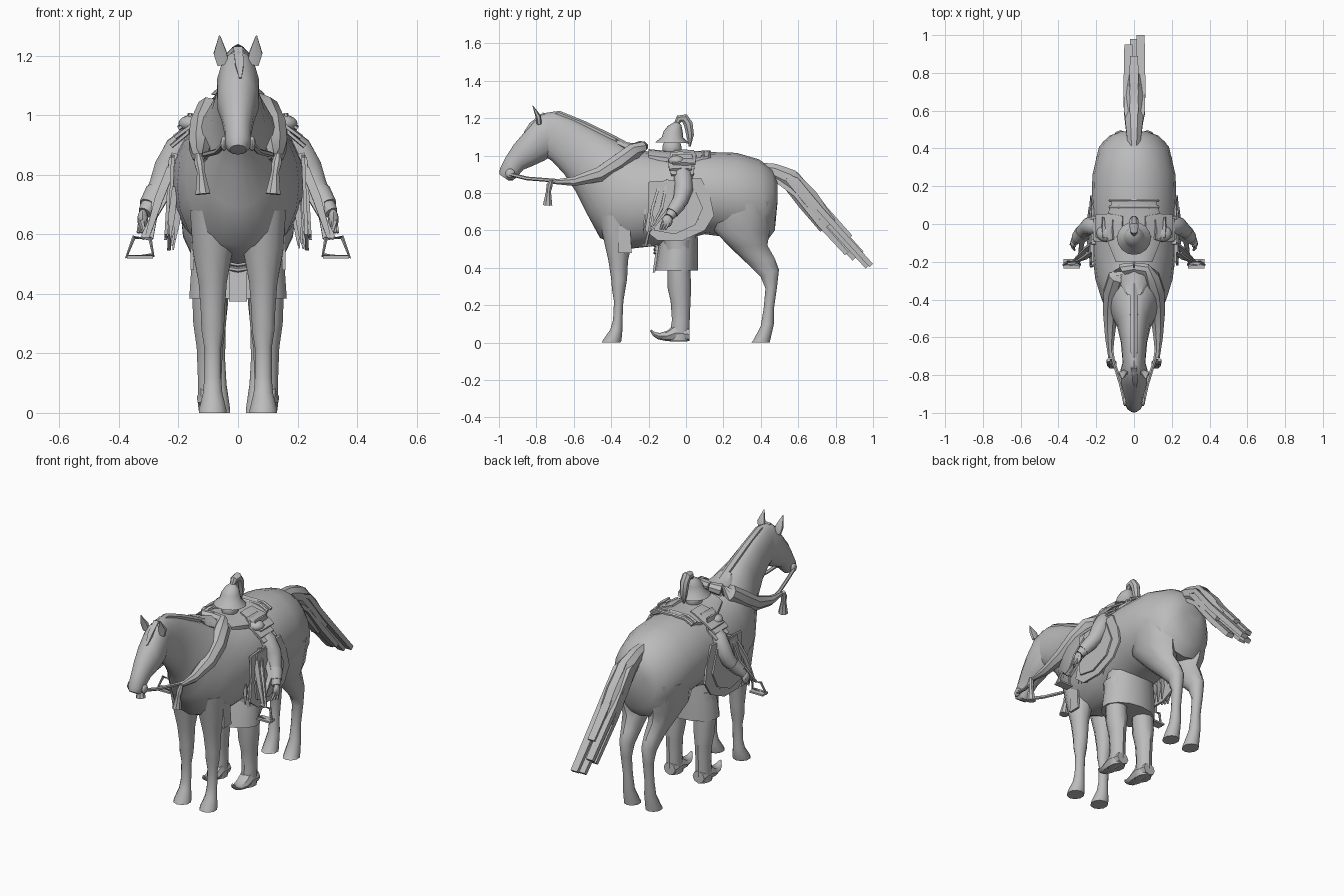
import bpy, bmesh, math, random
from mathutils import Vector as V

random.seed(4)
grey = bpy.data.materials.new("plain_grey")
grey.diffuse_color = (0.5, 0.5, 0.5, 1)
SIDES = ((1, "left"), (-1, "right"))


def finish(name, bm, angle=40):
    bmesh.ops.recalc_face_normals(bm, faces=bm.faces)
    me = bpy.data.meshes.new(name)
    bm.to_mesh(me)
    bm.free()
    me.materials.append(grey)
    me.shade_smooth()
    me.set_sharp_from_angle(angle=math.radians(angle))
    ob = bpy.data.objects.new(name, me)
    bpy.context.collection.objects.link(ob)
    return ob


def skin(name, rings, closed=False):
    """Bridge a list of equal point rings, capping the ends."""
    bm = bmesh.new()
    vs = [[bm.verts.new(p) for p in r] for r in rings]
    n = len(vs[0])
    pairs = list(zip(vs, vs[1:])) + ([(vs[-1], vs[0])] if closed else [])
    for a, b in pairs:
        for i in range(n):
            bm.faces.new((a[i], a[(i + 1) % n], b[(i + 1) % n], b[i]))
    if not closed:
        bm.faces.new(vs[0])
        bm.faces.new(vs[-1])
    return finish(name, bm)


def loft(name, rows, n=14):
    """Rows: two opposite side-view points (y,z)(y,z), centre x, half width."""
    rings = []
    for y1, z1, y2, z2, cx, w in rows:
        c, h = V((cx, (y1 + y2) / 2, (z1 + z2) / 2)), V((0, (y1 - y2) / 2, (z1 - z2) / 2))
        rings.append([c + h * math.cos(t) + V((w * math.sin(t), 0, 0))
                      for t in (2 * math.pi * i / n for i in range(n))])
    return skin(name, rings)


def tube(name, pts, radii, n=8, flat=1.0, closed=False, ref=None):
    """Tube through 3D points; flat squashes the second section axis."""
    pts = [V(p) for p in pts]
    m = len(pts)
    if not isinstance(radii, (list, tuple)):
        radii = [radii] * m
    rings = []
    for i, p in enumerate(pts):
        a = pts[(i - 1) % m] if closed else pts[max(i - 1, 0)]
        b = pts[(i + 1) % m] if closed else pts[min(i + 1, m - 1)]
        t = (b - a).normalized()
        r = V(ref) if ref else V((1, 0, 0)) if abs(t.x) < 0.8 else V((0, 1, 0))
        s = (r - t * r.dot(t)).normalized()
        u = t.cross(s)
        rings.append([p + radii[i] * (s * math.cos(k) + u * flat * math.sin(k))
                      for k in (2 * math.pi * (j + .5) / n for j in range(n))])
    return skin(name, rings, closed)


def ball(name, loc, size, seg=12):
    bm = bmesh.new()
    bmesh.ops.create_uvsphere(bm, u_segments=seg, v_segments=8, radius=1)
    for v in bm.verts:
        v.co = V(loc) + V([a * b for a, b in zip(v.co, size)])
    return finish(name, bm)


def panel(name, outline, s, x_top, x_low, z_top, z_low, thick=0.012):
    """Hanging side panel from a (y,z) outline, leaning with height."""
    def at(y, z, o):
        k = (z_top - z) / (z_top - z_low)
        return V((s * (x_top + (x_low - x_top) * k + o), y, z))
    return skin(name, [[at(y, z, o) for y, z in outline] for o in (0, thick)])


# Horse trunk and neck
loft("horse_body", [
    (.49, .86, .49, .76, 0, .07), (.46, .93, .475, .6, 0, .13), (.39, .98, .43, .54, 0, .185),
    (.27, 1.015, .25, .56, 0, .22), (.1, 1.02, .1, .58, 0, .225), (-.15, 1.015, -.14, .52, 0, .222),
    (-.26, 1.03, -.32, .5, 0, .205), (-.31, 1.05, -.46, .56, 0, .176), (-.37, 1.08, -.53, .69, 0, .138),
    (-.47, 1.13, -.59, .81, 0, .092), (-.6, 1.195, -.65, .9, 0, .07), (-.71, 1.235, -.715, .97, 0, .062),
    (-.78, 1.22, -.76, 1.0, 0, .06)], 20)
# Head
loft("horse_head", [
    (-.7, 1.23, -.69, 1.02, 0, .05), (-.79, 1.215, -.755, .975, 0, .072), (-.86, 1.13, -.82, .945, 0, .07),
    (-.92, 1.06, -.87, .925, 0, .055), (-.965, .99, -.9, .89, 0, .045), (-.995, .93, -.925, .868, 0, .043),
    (-.998, .9, -.95, .868, 0, .028)], 14)
# Mane ridge and forelock
tube("mane", [(0, -.76, 1.215), (0, -.68, 1.22), (0, -.55, 1.165), (0, -.4, 1.09), (0, -.28, 1.03)],
     [.012, .02, .022, .024, .02], 6)
tube("forelock", [(.0, -.76, 1.225), (.005, -.83, 1.17), (.008, -.865, 1.125)], [.022, .02, .006], 4, .5)

for s, side in SIDES:
    # Ears
    tube("ear_" + side, [(s * .05, -.785, 1.17), (s * .06, -.79, 1.21), (s * .062, -.82, 1.268)],
         [.022, .025, .002], 6, .6)
    # Front leg
    x = s * .085
    loft("front_leg_" + side, [
        (-.47, .68, -.28, .68, x, .08), (-.44, .55, -.29, .53, x, .07), (-.415, .44, -.31, .44, x, .05),
        (-.4, .34, -.315, .34, x, .042), (-.395, .28, -.325, .28, x, .04), (-.385, .22, -.335, .22, x, .03),
        (-.39, .12, -.34, .11, x, .03), (-.405, .07, -.34, .065, x, .034), (-.445, .012, -.345, .012, x, .048),
        (-.45, 0, -.35, 0, x, .048)], 10)
    # Hind leg
    loft("hind_leg_" + side, [
        (.13, .72, .47, .76, s * .105, .1), (.14, .61, .445, .58, s * .097, .092), (.235, .51, .435, .52, s * .084, .068),
        (.33, .42, .475, .45, s * .075, .048), (.4, .35, .497, .39, s * .072, .04), (.425, .29, .487, .3, s * .072, .032),
        (.415, .18, .47, .18, s * .07, .028), (.4, .09, .47, .1, s * .07, .033),
        (.36, .012, .45, .012, s * .07, .046), (.348, 0, .45, 0, s * .07, .046)], 10)
    # Bit ring, rein and padded breast roll
    ball("bit_" + side, (s * .047, -.94, .905), (.012, .025, .025))
    tube("rein_" + side, [(s * .05, -.94, .9), (s * .07, -.85, .878), (s * .11, -.72, .868), (s * .125, -.62, .86)],
         .01, 6)
    tube("breast_roll_" + side, [(s * .125, -.71, .86), (s * .128, -.6, .862), (s * .125, -.46, .9),
         (s * .115, -.36, .962), (s * .092, -.28, 1.022), (s * .06, -.24, 1.046), (0, -.23, 1.05)],
         [.012, .027, .043, .05, .046, .034, .028], 8)
    # Tassel
    tube("tassel_" + side, [(s * .135, -.72, .87), (s * .13, -.73, .84), (s * .125, -.735, .81), (s * .118, -.74, .735)],
         [.01, .018, .014, .027], 8)
    # Hanging panels over the flank and girth
    panel("saddle_flap_" + side, [(-.2, .86), (.08, .88), (.13, .78), (.15, .68), (.1, .6), (-.02, .545),
          (-.15, .545), (-.22, .6), (-.2, .72)], s, .212, .226, .88, .545)
    panel("inner_flap_" + side, [(-.15, .86), (.03, .86), (.09, .72), (.05, .63), (-.06, .58), (-.17, .6), (-.18, .7)],
          s, .222, .238, .86, .58, .01)
    panel("girth_tab_" + side, [(-.36, .64), (-.3, .64), (-.29, .48), (-.36, .48)], s, .145, .148, .64, .48, .012)
    # Fringe strips under the flap
    for i in range(9):
        y = -.22 + .035 * i
        z = .52 + .0025 * (i - 4) ** 2
        xo = .195 + .035 * random.random()
        tube(f"fringe_{side}_{i}", [(s * (xo - .012), y, z + .2), (s * xo, y, z + .1),
             (s * (xo + .005), y - .01, z + random.uniform(.02, .05))], [.014, .016, .003], 4, .5)
    # Stirrup and its straps
    for i, (x0, y0, z0) in enumerate(((.21, -.1, .87), (.225, -.15, .82), (.235, -.06, .78))):
        tube(f"stirrup_strap_{side}_{i}", [(s * x0, y0, z0), (s * (x0 + .04), y0 - .03, .72),
             (s * (.322 - .015 * i), -.2, .585)], [.02, .02, .01], 4, .5)
    tube("stirrup_" + side, [(s * .35, -.2, .59), (s * .374, -.215, .525), (s * .285, -.215, .53),
         (s * .295, -.2, .585)], .008, 6, closed=True)
    panel("stirrup_tread_" + side, [(-.235, .518), (-.185, .518), (-.185, .528), (-.235, .528)],
          s, .285, .285, .53, .52, .088)
    # Layered shoulder plates
    for i, (y, h) in enumerate(((-.01, 0), (-.03, -.03), (-.02, -.06))):
        tube(f"shoulder_plate_{side}_{i}", [(s * (.06 + .05 * i), y, 1.025 + h * .3),
             (s * (.13 + .02 * i), y, 1.0 + h), (s * (.2 + .012 * i), y, .955 + h)],
             [.06, .075, .07], 6, .14, ref=(0, 1, 0))
    ball("shoulder_knot_" + side, (s * .15, -.05, .972), (.05, .045, .03))
    # Rider arm and hand
    tube("arm_" + side, [(s * .15, -.02, .93), (s * .2, -.015, .885), (s * .235, -.012, .82), (s * .26, -.03, .76),
         (s * .295, -.07, .7), (s * .313, -.09, .672)], [.042, .05, .05, .041, .031, .024], 10)
    tube("cuff_" + side, [(s * .272, -.042, .74), (s * .3, -.075, .695)], [.041, .034], 10)
    ball("hand_" + side, (s * .32, -.1, .65), (.018, .028, .034), 8)
    for i in range(3):
        tube(f"finger_{side}_{i}", [(s * .325, -.09 - .016 * i, .645), (s * (.335 - .01 * i), -.11 - .014 * i, .605)],
             [.01, .006], 5)
    # Rider leg and curled boot
    x = s * .095
    loft("rider_leg_" + side, [
        (-.12, .55, .03, .55, x, .065), (-.1, .4, .022, .4, x, .062), (-.1, .3, .028, .3, x, .058),
        (-.082, .22, .024, .22, x, .046), (-.075, .12, .02, .12, x, .042), (-.085, .06, .02, .05, x, .042),
        (-.09, .01, .018, .008, x, .04)], 10)
    loft("boot_" + side, [(.018, .08, .02, .008, x, .038), (-.06, .1, -.04, .006, x, .043),
         (-.1, .064, -.1, .008, x, .041), (-.14, .052, -.15, .018, x, .032),
         (-.165, .056, -.176, .036, x, .02), (-.186, .07, -.192, .062, x, .005)], 8)

# Tail base and loose flat strands
tube("tail_root", [(0, .36, .935), (0, .47, .915), (0, .55, .88), (0, .65, .765), (0, .76, .625)],
     [.03, .042, .052, .06, .052], 8, 1.1)
for i, (x, dz, end) in enumerate(((-.03, .03, .94), (.035, .02, .99), (0, .05, .88), (-.025, -.045, .9),
                                   (.03, -.06, .86), (.0, -.01, .97))):
    pts = [(x * .5, .48, .9 + dz * .5), (x, .59, .85 + dz), (x, .72, .69 + dz),
           (x, end, .69 + dz - 1.1 * (end - .72))]
    tube(f"tail_strand_{i}", pts, [.024, .032, .036, .03], 4, .6)

# Rider torso, skirt and loincloth
loft("rider_torso", [(-.12, .6, .05, .6, 0, .14), (-.12, .85, .05, .85, 0, .16), (-.1, .96, .04, .96, 0, .15),
     (-.08, 1.02, .01, 1.02, 0, .05)], 12)
loft("rider_skirt", [(-.12, .64, .06, .64, 0, .14), (-.15, .5, .065, .5, 0, .16), (-.17, .385, .065, .385, 0, .168)], 14)
panel("front_cloth", [(-.178, .375), (-.165, .375), (-.145, .52), (-.158, .52)], 1, -.03, -.03, .52, .375, .06)
for i in range(3):
    tube(f"belt_cord_{i}", [(-.03, -.16, .485 + .018 * i), (0, -.168, .48 + .018 * i), (.03, -.16, .485 + .018 * i)], .008, 6)
# Head, brimmed helmet and curling plume
ball("rider_head", (0, -.075, 1.04), (.045, .052, .055))
loft("helmet", [(-.163, 1.07, .012, 1.066, 0, .09), (-.16, 1.076, .009, 1.072, 0, .088),
     (-.13, 1.098, -.015, 1.096, 0, .06), (-.12, 1.13, -.018, 1.132, 0, .051),
     (-.098, 1.158, -.025, 1.162, 0, .036), (-.065, 1.178, -.038, 1.18, 0, .012)], 16)
tube("plume", [(0, -.052, 1.17), (0, -.036, 1.197), (0, -.008, 1.2), (0, .012, 1.17), (0, .022, 1.11), (0, .02, 1.05)],
     [.014, .022, .026, .026, .022, .006], 8)
# Saddle seat, pommel and cantle bars
loft("saddle_seat", [(-.2, 1.035, -.2, .95, 0, .1), (-.1, 1.025, -.1, .93, 0, .14), (.06, 1.025, .06, .93, 0, .14),
     (.12, 1.028, .12, .95, 0, .12)], 14)
loft("pommel", [(-.38, 1.095, -.35, 1.03, 0, .05), (-.32, 1.07, -.3, 1.0, 0, .075), (-.23, 1.065, -.23, .99, 0, .08)], 8)
for i, y in enumerate((.09, .125)):
    tube(f"saddle_bar_{i}", [(-.13, y, .995), (-.08, y, 1.02), (.08, y, 1.02), (.13, y, .995)], .01, 6)
